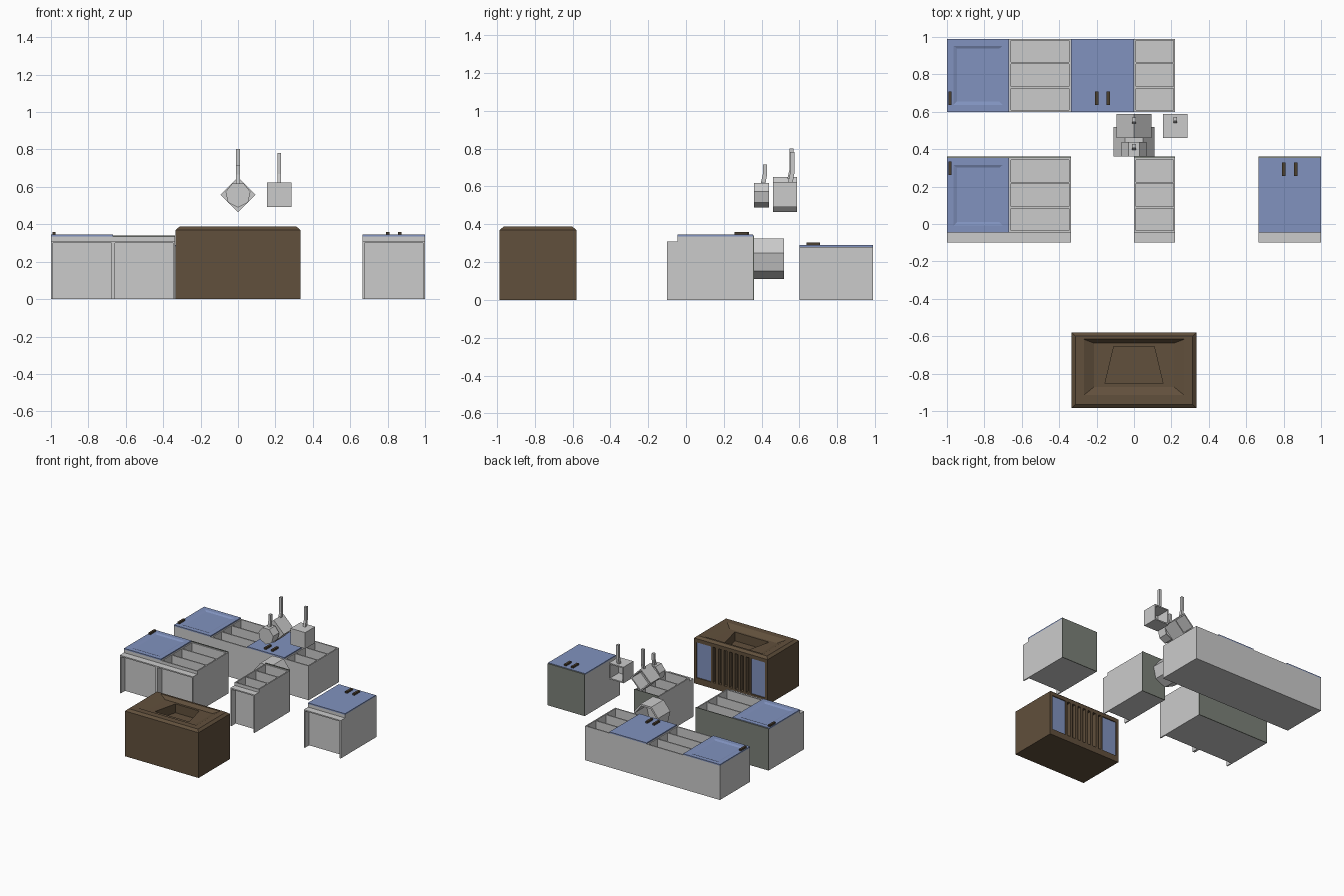
import bpy, bmesh, math

if "Cube" in bpy.data.objects:
    bpy.data.objects.remove(bpy.data.objects["Cube"])

def mat(name, c):
    m = bpy.data.materials.new(name)
    m.diffuse_color = (*c, 1)
    m.use_nodes = True
    m.node_tree.nodes["Principled BSDF"].inputs["Base Color"].default_value = m.diffuse_color
    return m

BLUE = mat("blue_paint", (0.22, 0.29, 0.52))
BROWN = mat("brown", (0.12, 0.08, 0.045))
DARK = mat("dark_handle", (0.07, 0.05, 0.03))
TOP = mat("counter", (0.2, 0.22, 0.19))

def finish(bm, name, m=None):
    bmesh.ops.recalc_face_normals(bm, faces=bm.faces)
    me = bpy.data.meshes.new(name)
    bm.to_mesh(me)
    bm.free()
    ob = bpy.data.objects.new(name, me)
    bpy.context.collection.objects.link(ob)
    if m:
        me.materials.append(m)
    return ob

def add_box(bm, x0, x1, y0, y1, z0, z1):
    vs = bmesh.ops.create_cube(bm, size=1)["verts"]
    for v in vs:
        v.co = (x1 if v.co.x > 0 else x0, y1 if v.co.y > 0 else y0, z1 if v.co.z > 0 else z0)

def boxes(name, items, m=None):
    bm = bmesh.new()
    for b in items:
        add_box(bm, *b)
    return finish(bm, name, m)

def loft(name, rings, m=None):
    """Skin a list of equal-length point rings and cap both ends."""
    bm = bmesh.new()
    rs = [[bm.verts.new(p) for p in r] for r in rings]
    n = len(rs[0])
    for a, b in zip(rs, rs[1:]):
        for i in range(n):
            j = (i + 1) % n
            bm.faces.new((a[i], a[j], b[j], b[i]))
    bm.faces.new(rs[0])
    bm.faces.new(rs[-1])
    return finish(bm, name, m)

def rect(x0, x1, y0, y1, z):
    return [(x0, y0, z), (x1, y0, z), (x1, y1, z), (x0, y1, z)]

T = 0.01

def cabinet(name, x0, x1, y0, y1, h, base):
    """Open carcass lying on its back, two shelves, optional plinth and worktop."""
    parts = [(x0, x1, y0, y1, 0, T), (x0, x0 + T, y0, y1, 0, h), (x1 - T, x1, y0, y1, 0, h),
             (x0, x1, y0, y0 + T, 0, h), (x0, x1, y1 - T, y1, 0, h)]
    for k in (1, 2):
        y = y0 + (y1 - y0) * k / 3
        parts.append((x0, x1, y - T / 2, y + T / 2, 0, h - 0.003))
    if base:
        parts += [(x0, x0 + T, -0.1, y0, 0, 0.31), (x1 - T, x1, -0.1, y0, 0, 0.31),
                  (x0, x1, -0.1, y0, 0.30, 0.31)]
        boxes(name + "_worktop", [(x0, x1, y1, y1 + 0.007, 0, h + 0.006)], TOP)
    boxes(name, parts)

def door(name, x0, x1, y0, y1, z, panel, handles, hy):
    """Blue door, with a sunken panel if wanted, and its dark handles."""
    t = z + 0.01
    rings = [rect(x0, x1, y0, y1, z), rect(x0, x1, y0, y1, t)]
    if panel:
        rings += [rect(x0 + .035, x1 - .035, y0 + .037, y1 - .037, t),
                  rect(x0 + .053, x1 - .053, y0 + .055, y1 - .052, z + 0.003)]
    loft(name, rings, BLUE)
    boxes(name + "_handles", [(x - .009, x + .009, hy - .036, hy + .036, t - .002, t + .014)
                              for x in handles], DARK)

# wall units (back row)
for i, (a, b) in enumerate([(-1, -.667), (-.667, -.337), (-.337, 0), (0, .22)]):
    cabinet(f"wall_unit_{i}", a, b, 0.6, 0.99, 0.28, False)
door("wall_door_single", -1, -.667, 0.6, 0.99, 0.28, True, [-.984], 0.672)
door("wall_door_double", -.337, 0, 0.6, 0.99, 0.28, False, [-.2, -.137], 0.672)

# base units (middle row)
for i, (a, b) in enumerate([(-1, -.667), (-.667, -.337), (0, .22), (.665, 1)]):
    cabinet(f"base_unit_{i}", a, b, -0.045, 0.353, 0.335, True)
door("base_door_single", -1, -.667, -0.045, 0.353, 0.335, True, [-.984], 0.297)
door("base_door_double", .665, 1, -0.045, 0.353, 0.335, False, [.8, .865], 0.292)

# cooker body: bevelled rim, sloped recess, tapered window
def window(z):
    return [(-.155, -.852, z), (.155, -.852, z), (.108, -.655, z), (-.108, -.655, z)]

X, Y0, Y1 = 0.333, -0.985, -0.58
cooker = loft("cooker", [
    rect(-X, X, Y0, Y1, 0), rect(-X, X, Y0, Y1, .37),
    rect(-X + .02, X - .02, Y0 + .02, Y1 - .02, .387),
    rect(-.268, .268, -.915, -.616, .387), rect(-.215, .215, -.872, -.637, .362),
    window(.362), window(.29)], BROWN)

# hob grooves and hotplates on the cooker's far side
cuts = [(s * .245 - .065, s * .245 + .065, -.592, -.5, .05, .34) for s in (-1, 1)]
cuts += [(-.15 + i * .05 - .013, -.15 + i * .05 + .013, -.61, -.5, .05, .34) for i in range(7)]
cutter = boxes("hob_cutter", cuts)
cutter.hide_render = True
mod = cooker.modifiers.new("grooves", "BOOLEAN")
mod.object = cutter
mod.solver = "EXACT"
bpy.context.view_layer.objects.active = cooker
bpy.ops.object.modifier_apply(modifier=mod.name)
bpy.data.objects.remove(cutter)
boxes("hotplates", [(s * .245 - .065, s * .245 + .065, -.594, -.588, .05, .34) for s in (-1, 1)], BLUE)

# pots: hollow prisms open to +y, some with an upright handle
def pot(name, n, r, cx, cz, y0, y1, rot, handle=None):
    def ring(rad, y):
        return [(cx + rad * math.sin(rot + 2 * math.pi * i / n), y,
                 cz - rad * math.cos(rot + 2 * math.pi * i / n)) for i in range(n)]
    loft(name, [ring(r, y0), ring(r, y1), ring(r * .85, y1), ring(r * .85, y0 + .015)])
    if handle:
        hy, z0, z1 = handle
        w = .01
        loft(name + "_handle", [rect(cx - w, cx + w, hy - .017, hy + .008, z0),
                                rect(cx - w, cx + w, hy - .006, hy + .017, z0 + .05),
                                rect(cx - w, cx + w, hy - .006, hy + .017, z1)])

pot("large_pot", 7, .113, 0, .223, .36, .518, 0)
pot("small_pan", 7, .068, 0, .558, .36, .438, 0, (.412, .615, .715))
pot("diamond_pan", 4, .093, 0, .558, .46, .588, 0, (.552, .635, .802))
pot("square_pan", 4, .0935, .22, .558, .46, .588, math.pi / 4, (.556, .62, .782))
